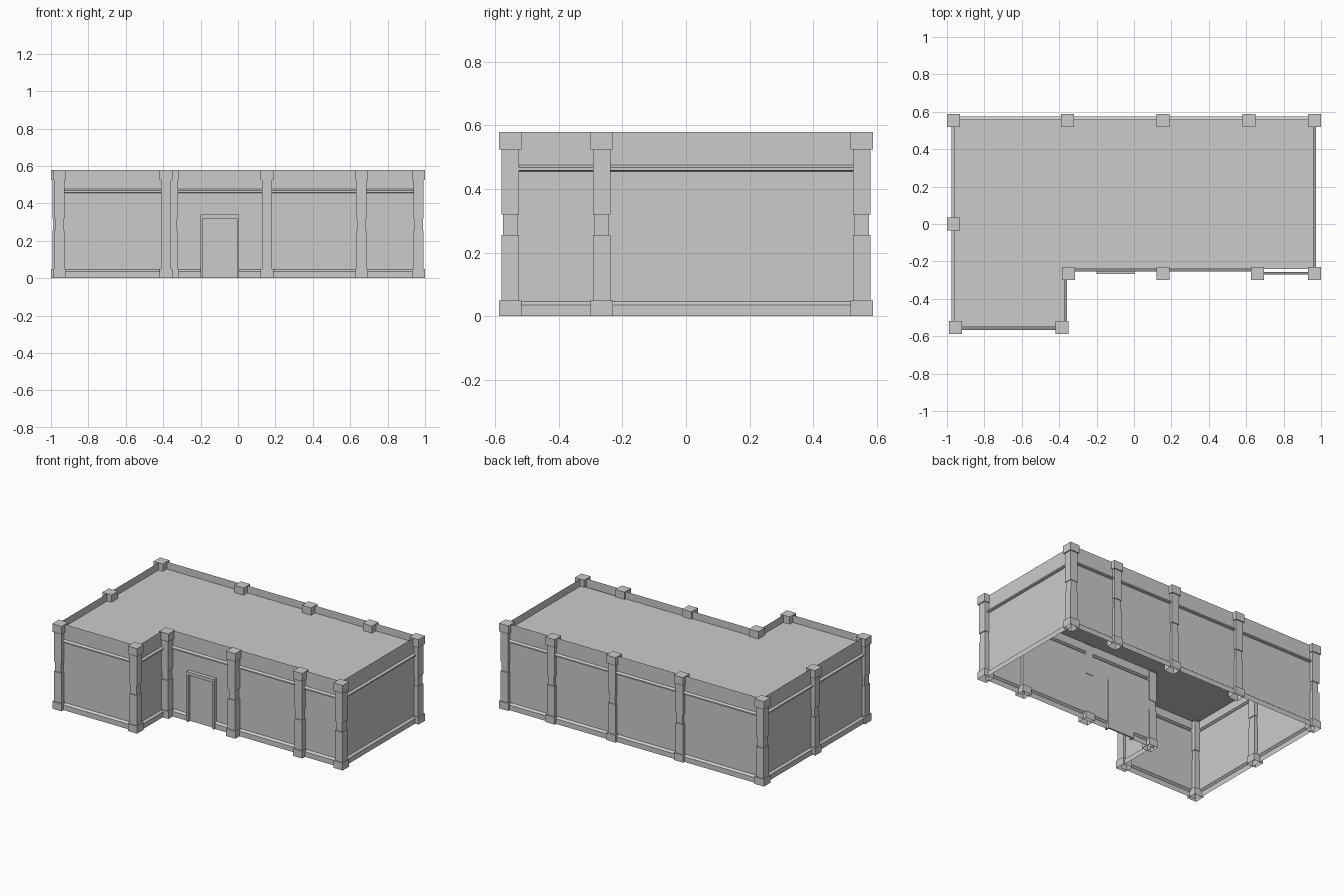
import bpy, bmesh
from mathutils import Vector

if "Cube" in bpy.data.objects:
    bpy.data.objects.remove(bpy.data.objects["Cube"])

HEIGHT = 0.58
ROOF_Z = 0.53


def make_object(name, verts, faces):
    mesh = bpy.data.meshes.new(name)
    mesh.from_pydata(verts, [], faces)
    mesh.update()
    obj = bpy.data.objects.new(name, mesh)
    bpy.context.collection.objects.link(obj)
    return obj


# Wall cross-section (outward offset, z): skirting, plain wall, moulding, parapet
SKIRTING = [(0.014, 0), (0.014, 0.035), (0, 0.046), (0, 0.34)]
UPPER = [(0, 0.34), (0, 0.455), (0.014, 0.459), (0.014, 0.468), (0, 0.476), (0, HEIGHT)]
FULL = SKIRTING[:-1] + UPPER[1:]


def wall(name, start, end, profile=FULL):
    """Sweep the profile along a straight run; outward is to the right of travel."""
    a, b = Vector((*start, 0)), Vector((*end, 0))
    out = (b - a).normalized().cross(Vector((0, 0, 1)))
    verts = []
    for offset, z in profile:
        for p in (a, b):
            verts.append(p + out * offset + Vector((0, 0, z)))
    faces = [(2 * i, 2 * i + 1, 2 * i + 3, 2 * i + 2) for i in range(len(profile) - 1)]
    return make_object(name, verts, faces)


def pillar(name, x, y):
    """Square stepped column, open underneath."""
    sections = [(0.035, 0), (0.035, 0.05), (0.028, 0.05), (0.028, 0.255), (0.023, 0.255),
                (0.023, 0.32), (0.028, 0.32), (0.028, 0.525), (0.035, 0.525), (0.035, HEIGHT)]
    verts, faces = [], []
    for r, z in sections:
        verts += [(x - r, y - r, z), (x + r, y - r, z), (x + r, y + r, z), (x - r, y + r, z)]
    for i in range(len(sections) - 1):
        for k in range(4):
            n = (k + 1) % 4
            faces.append((4 * i + k, 4 * i + n, 4 * i + 4 + n, 4 * i + 4 + k))
    last = 4 * (len(sections) - 1)
    faces.append((last, last + 1, last + 2, last + 3))
    return make_object(name, verts, faces)


def box(name, x0, x1, y0, y1, z0, z1):
    bm = bmesh.new()
    bmesh.ops.create_cube(bm, size=1)
    for v in bm.verts:
        v.co = ((x0 + x1) / 2 + v.co.x * (x1 - x0),
                (y0 + y1) / 2 + v.co.y * (y1 - y0),
                (z0 + z1) / 2 + v.co.z * (z1 - z0))
    mesh = bpy.data.meshes.new(name)
    bm.to_mesh(mesh)
    bm.free()
    obj = bpy.data.objects.new(name, mesh)
    bpy.context.collection.objects.link(obj)
    return obj


# Wall planes
L, R, BACK, WING = -0.963, 0.96, 0.56, -0.552
NOTCH, MAIN, STEP = -0.372, -0.241, -0.256
DOOR_L, DOOR_R = -0.19, -0.005

# Walls, counter-clockwise
wall("wing_front_wall", (L, WING), (NOTCH, WING))
wall("wing_side_wall", (NOTCH, WING), (NOTCH, MAIN))
wall("door_bay_left_wall", (NOTCH, MAIN), (DOOR_L, MAIN), SKIRTING)
wall("door_bay_right_wall", (DOOR_R, MAIN), (0.155, MAIN), SKIRTING)
wall("door_bay_upper_wall", (NOTCH, MAIN), (0.155, MAIN), UPPER)
wall("middle_bay_wall", (0.155, MAIN), (0.66, MAIN))
wall("right_bay_wall", (0.66, STEP), (R, STEP))
wall("right_wall", (R, STEP), (R, BACK))
wall("back_wall", (R, BACK), (L, BACK))
wall("left_wall", (L, BACK), (L, WING))

# Flat roof sunk behind the parapet
outline = [(L, WING), (NOTCH, WING), (NOTCH, MAIN), (R, MAIN), (R, BACK), (L, BACK)]
make_object("roof", [(x, y, ROOF_Z) for x, y in outline], [tuple(range(6))])

# Door and frame
box("door_panel", DOOR_L, DOOR_R, -0.246, -0.236, 0.0, 0.32)
box("door_frame_left", DOOR_L - 0.01, DOOR_L, -0.268, -0.236, 0, 0.32)
box("door_frame_right", DOOR_R, DOOR_R + 0.01, -0.268, -0.236, 0, 0.32)
box("door_frame_top", DOOR_L - 0.01, DOOR_R + 0.01, -0.268, -0.236, 0.32, 0.342)

# Pillars
back_y, main_y, wing_y = 0.553, -0.265, -0.553
spots = [(x, back_y) for x in (-0.965, -0.355, 0.155, 0.615, 0.965)]
spots += [(x, main_y) for x in (-0.35, 0.155, 0.66, 0.965)]
spots += [(-0.955, wing_y), (-0.385, wing_y), (-0.965, 0.0)]
for i, (x, y) in enumerate(spots):
    pillar(f"pillar_{i + 1}", x, y)
